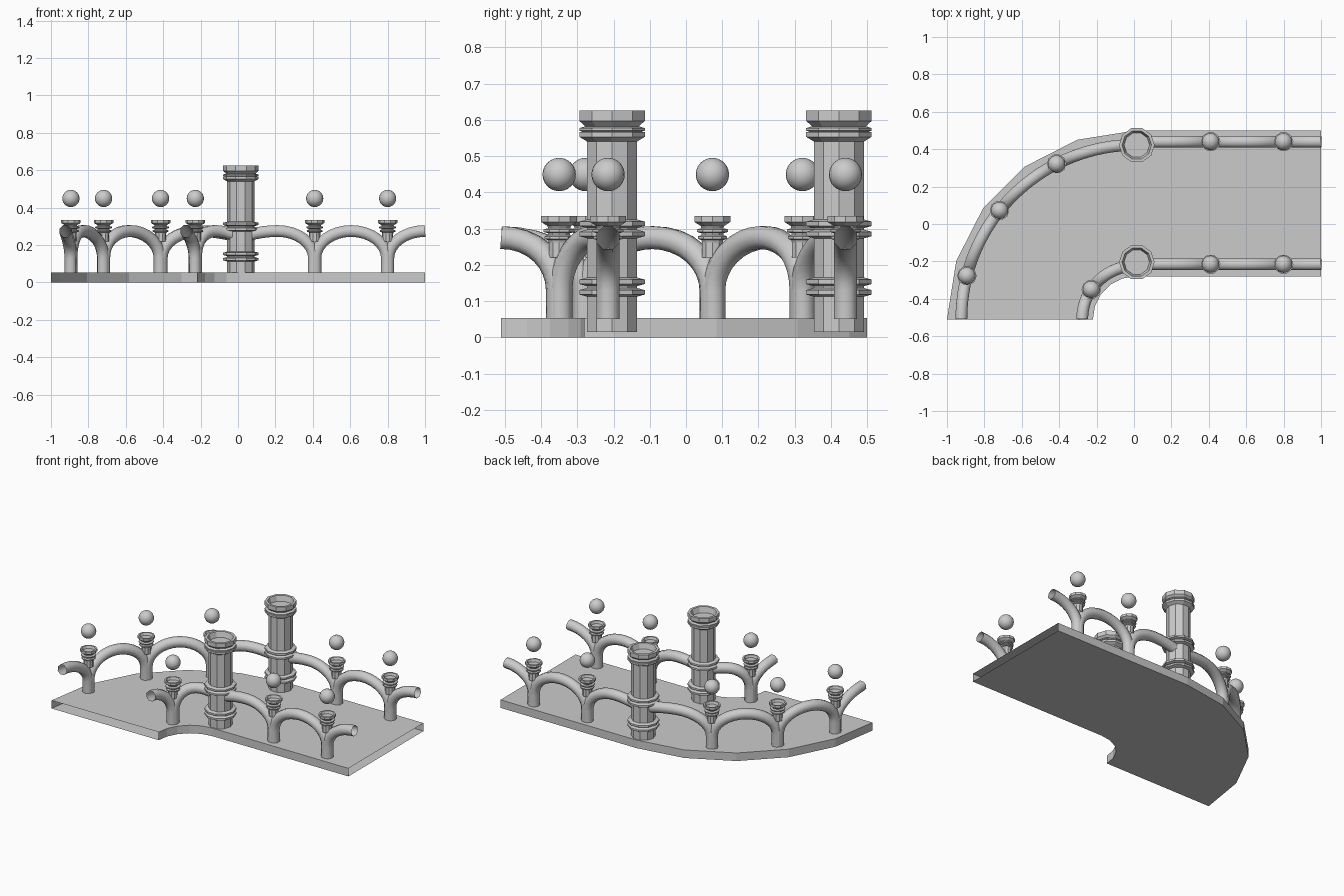
import bpy, bmesh, math
from mathutils import Vector

if "Cube" in bpy.data.objects:
    bpy.data.objects.remove(bpy.data.objects["Cube"])

CX, CY = 0.01, -0.51      # centre of the bend


def make(name, verts, faces, smooth=False):
    me = bpy.data.meshes.new(name)
    me.from_pydata(verts, [], faces)
    bm = bmesh.new()
    bm.from_mesh(me)
    bmesh.ops.remove_doubles(bm, verts=bm.verts, dist=1e-5)
    bmesh.ops.recalc_face_normals(bm, faces=bm.faces)
    bm.to_mesh(me)
    bm.free()
    ob = bpy.data.objects.new(name, me)
    bpy.context.collection.objects.link(ob)
    if smooth:
        for p in me.polygons:
            p.use_smooth = True
    return ob


def lathe(name, profile, x, y, sides=10):
    verts, faces = [], []
    for r, z in profile:
        for i in range(sides):
            a = 2 * math.pi * i / sides
            verts.append((x + r * math.cos(a), y + r * math.sin(a), z))
    for j in range(len(profile) - 1):
        for i in range(sides):
            k = (i + 1) % sides
            faces.append((j * sides + i, j * sides + k,
                          (j + 1) * sides + k, (j + 1) * sides + i))
    return make(name, verts, faces)


def ring(z, r_in, r_out, h):
    return [(r_in, z - h), (r_out, z - h * 0.5), (r_out, z + h * 0.5), (r_in, z + h)]


# Deck slab: straight part plus quarter bend, open at its two joining ends
def arc(r, n=5):
    return [(CX - r * math.sin(math.pi / 2 * i / n),
             CY + r * math.cos(math.pi / 2 * i / n)) for i in range(n + 1)]


outer = [(1.0, 0.50)] + arc(1.01)
inner = [(1.0, -0.28)] + arc(0.23)
outline = outer + inner[::-1]
n = len(outline)
verts = [(x, y, z) for z in (0, 0.053) for x, y in outline]
faces = []
for i in range(len(outer) - 1):
    a, b, c, d = i, i + 1, n - 2 - i, n - 1 - i
    faces += [(a, d, c, b), (a + n, b + n, c + n, d + n)]
    faces += [(a, b, b + n, a + n), (c, d, d + n, c + n)]
make("deck", verts, faces)


# Railing path: straight for s >= 0, around the bend for s < 0
def path(s, y, r):
    if s >= 0:
        return Vector((0.015 + s, y, 0)), Vector((1, 0, 0))
    t = -s / r
    return (Vector((CX - r * math.sin(t), CY + r * math.cos(t), 0)),
            Vector((math.cos(t), math.sin(t), 0)))


def quarter(s_post, s_mid, steps=8):
    """Post foot rising and curving over to the arch crown."""
    off = 0.004 if s_mid > s_post else -0.004
    s0 = s_post + off
    pts = [(s0, 0.05)]
    for i in range(steps + 1):
        a = math.pi / 2 * i / steps
        pts.append((s0 + (s_mid - s0) * (1 - math.cos(a)), 0.13 + 0.145 * math.sin(a)))
    return pts


def tube(name, pts, y, r, rad=0.032, sides=8):
    cs = []
    for s, z in pts:
        p, t = path(s, y, r)
        cs.append((p + Vector((0, 0, z)), t))
    verts, faces = [], []
    for j, (p, t) in enumerate(cs):
        d = (cs[min(j + 1, len(cs) - 1)][0] - cs[max(j - 1, 0)][0]).normalized()
        lat = Vector((-t.y, t.x, 0))
        nor = d.cross(lat).normalized()
        for i in range(sides):
            a = 2 * math.pi * (i + 0.5) / sides
            verts.append(p + rad * 1.06 * (math.cos(a) * lat + math.sin(a) * nor))
    for j in range(len(cs) - 1):
        for i in range(sides):
            k = (i + 1) % sides
            faces.append((j * sides + i, j * sides + k,
                          (j + 1) * sides + k, (j + 1) * sides + i))
    make(name, verts, faces, True)


def column_side(s_mid):
    """Gentle dip from the crown down into the column."""
    return [(s_mid * (1 - i / 5), 0.275 - 0.035 * (i / 5) ** 2) for i in range(1, 6)]


capital = ([(0.03, 0.22), (0.03, 0.262)] + ring(0.275, 0.032, 0.042, 0.007)
           + ring(0.294, 0.032, 0.045, 0.007)
           + [(0.034, 0.307), (0.052, 0.318), (0.052, 0.334), (0.042, 0.334),
              (0.036, 0.318), (0, 0.318)])


def railing(label, y, r, straight, bend, end_s, end_b):
    for side, posts, end in (("straight", straight, end_s), ("bend", bend, end_b)):
        mid = posts[0] / 2
        tube(f"{label}_{side}_column_arch", quarter(posts[0], mid) + column_side(mid), y, r)
        for a, b in zip(posts, posts[1:]):
            m = (a + b) / 2
            tube(f"{label}_{side}_arch", quarter(a, m) + quarter(b, m)[-2::-1], y, r)
        tube(f"{label}_{side}_end_arch", quarter(posts[-1], end), y, r)
        # Capital and floating globe over each post
        for s in posts:
            p, _ = path(s, y, r)
            lathe(f"{label}_post_capital", capital, p.x, p.y)
            bpy.ops.mesh.primitive_uv_sphere_add(segments=20, ring_count=12, radius=0.046,
                                                 location=(p.x, p.y, 0.449))
            bpy.context.object.name = f"{label}_globe"
            bpy.ops.object.shade_smooth()


railing("outer_rail", 0.44, 0.933, [0.395, 0.785],
        [-0.44, -0.836, -1.23], 0.985, -0.933 * math.pi / 2)
railing("inner_rail", -0.215, 0.287, [0.395, 0.785],
        [-0.281], 0.985, -0.287 * math.pi / 2)

# Ringed columns with hollow tops
R, C = 0.0725, 0.095
profile = [(0, 0.015), (R, 0.015)]
for z in (0.124, 0.153, 0.285, 0.313):
    profile += ring(z, R, C, 0.012)
profile += [(R, 0.54), (C, 0.553), (C, 0.566), (C * 0.9, 0.568), (C, 0.57), (C, 0.577),
            (0.078, 0.582), (C, 0.597), (C, 0.625), (0.079, 0.625), (0.068, 0.59), (0, 0.59)]
for label, y in (("outer_column", 0.422), ("inner_column", -0.204)):
    lathe(label, profile, 0.015, y)
